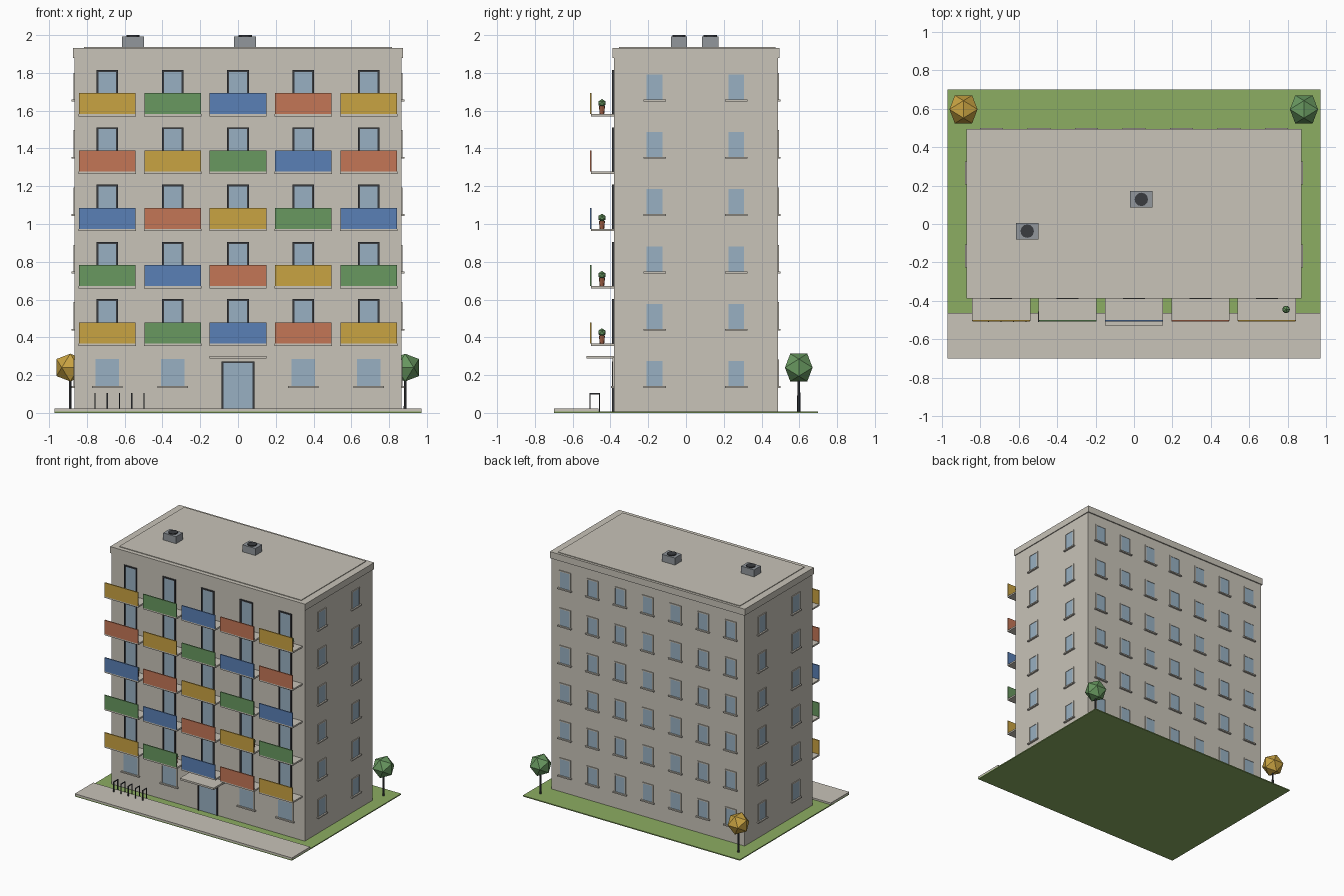
import bpy, bmesh, math
from mathutils import Matrix, Vector

if "Cube" in bpy.data.objects:
    bpy.data.objects.remove(bpy.data.objects["Cube"])

# ---- colours ----
def srgb(r, g, b):
    lin = lambda c: (c / 12.92 if c <= 0.04045 else ((c + 0.055) / 1.055) ** 2.4)
    return [lin(v / 255) for v in (r, g, b)] + [1]

MATS = {}
for name, c in {
    "beige": (200, 195, 184), "ochre": (201, 163, 66), "green": (104, 152, 96),
    "blue": (90, 128, 182), "terracotta": (196, 118, 86), "glass": (152, 176, 194),
    "dark": (58, 60, 64), "metal": (146, 151, 156), "lawn": (140, 173, 98),
}.items():
    MATS[name] = bpy.data.materials.new(name)
    MATS[name].diffuse_color = srgb(*c)


class Part:
    """Collects simple solids into one mesh object of one colour."""
    def __init__(self, name, mat):
        self.name, self.mat, self.bm = name, mat, bmesh.new()

    def box(self, x0, x1, y0, y1, z0, z1, m=Matrix()):
        t = Matrix.Translation(((x0 + x1) / 2, (y0 + y1) / 2, (z0 + z1) / 2))
        s = Matrix.Diagonal((x1 - x0, y1 - y0, z1 - z0, 1))
        bmesh.ops.create_cube(self.bm, size=1, matrix=m @ t @ s)
        return self

    def cyl(self, x, y, z0, z1, r0, r1=None, n=8):
        bmesh.ops.create_cone(self.bm, cap_ends=True, segments=n, radius1=r0,
                              radius2=r0 if r1 is None else r1, depth=z1 - z0,
                              matrix=Matrix.Translation((x, y, (z0 + z1) / 2)))
        return self

    def ico(self, x, y, z, r, rot=Matrix()):
        bmesh.ops.create_icosphere(self.bm, subdivisions=1, radius=r,
                                   matrix=Matrix.Translation((x, y, z)) @ rot)
        return self

    def done(self):
        bmesh.ops.recalc_face_normals(self.bm, faces=self.bm.faces)
        me = bpy.data.meshes.new(self.name)
        self.bm.to_mesh(me)
        self.bm.free()
        me.materials.append(MATS[self.mat])
        bpy.context.collection.objects.link(bpy.data.objects.new(self.name, me))


X, YF, YB, PITCH = 0.866, -0.382, 0.486, 0.3034
COLS = [(i - 2) * 0.346 for i in range(5)]

# ---- ground ----
Part("lawn", "lawn").box(-.972, .972, -.70, .70, 0, .008).done()
Part("pavement", "beige").box(-.972, .972, -.70, -.464, .008, .022).done()

# ---- building body and roof ----
Part("walls", "beige").box(-X, X, YF, YB, .008, 1.90).done()
Part("parapet", "beige").box(-.873, .873, -.389, .495, 1.878, 1.931).done()
Part("roof_deck", "beige").box(-.815, .815, -.355, .475, 1.931, 1.936).done()

# ---- rooftop units ----
units, fans = Part("roof_units", "metal"), Part("roof_fans", "dark")
for x, y in ((-.556, -.037), (.038, .128)):
    units.box(x - .058, x + .058, y - .043, y + .043, 1.93, 1.993)
    fans.cyl(x, y, 1.99, 2.0, .035, n=12)
units.done()
fans.done()

# ---- wall openings: local x along the wall, local -y outwards ----
def wall(cx, cy, deg):
    return Matrix.Translation((cx, cy, 0)) @ Matrix.Rotation(math.radians(deg), 4, "Z")

def rim(part, u, w, z0, z1, t, d, m, bottom=True):
    part.box(u - w - t, u - w, -d, .002, z0, z1 + t, m)
    part.box(u + w, u + w + t, -d, .002, z0, z1 + t, m)
    part.box(u - w, u + w, -d, .002, z1, z1 + t, m)
    if bottom:
        part.box(u - w, u + w, -d, .002, z0, z0 + t, m)

glass = Part("window_glass", "glass")
frames = Part("window_frames", "beige")
sills = Part("window_sills", "beige")

def window(u, z, w, h, sill, m):
    glass.box(u - w, u + w, -.003, .002, z, z + h, m)
    rim(frames, u, w, z, z + h, .009, .006, m, bottom=False)
    sills.box(u - sill, u + sill, -.015, .002, z - .010, z, m)

front, back = wall(0, YF, 0), wall(0, YB, 180)
right, left = wall(X, 0, 90), wall(-X, 0, -90)
for f in range(6):
    z = .142 + f * PITCH
    for i in range(7):
        window((i - 3) * .2475, z, .042, .132, .06, back)
    for y in (-.166, .266):
        window(y, z, .042, .132, .06, right)
        window(-y, z, .042, .132, .06, left)
for i in (0, 1, 3, 4):
    window(COLS[i], .142, .062, .142, .081, front)
for p in (glass, frames, sills):
    p.done()

# ---- entrance door and canopy, balcony doors ----
door_glass, door_frames = Part("door_glass", "glass"), Part("door_frames", "dark")

def door(u, z0, z1, w):
    door_glass.box(u - w, u + w, -.003, .002, z0, z1, front)
    rim(door_frames, u, w, z0, z1, .010, .009, front, bottom=False)

door(0, .008, .263, .078)
Part("entrance_canopy", "beige").box(-.152, .152, -.528, YF, .287, .302).done()

# ---- balconies with panels in a stepping colour pattern ----
slabs = Part("balcony_slabs", "beige")
names = ["ochre", "green", "blue", "terracotta"]
panels = [Part("balcony_panels_" + n, n) for n in names]
for f in range(5):
    z = .355 + f * PITCH
    for i, x in enumerate(COLS):
        slabs.box(x - .152, x + .152, -.504, YF, z, z + .013)
        panels[(i + f) % 4].box(x - .150, x + .150, -.508, -.499, z + .013, z + .124)
        door(x, z + .013, z + .237, .047)
for p in panels + [slabs, door_glass, door_frames]:
    p.done()

# ---- potted plants ----
pots, leaves = Part("plant_pots", "terracotta"), Part("plant_leaves", "green")
for f, i in ((0, 1), (1, 3), (2, 0), (4, 4)):
    x, z = COLS[i] + .1, .368 + f * PITCH
    pots.cyl(x, -.445, z, z + .042, .012, .016)
    leaves.ico(x, -.445, z + .058, .022)
pots.done()
leaves.done()

# ---- bike stands: square hoops ----
stands = Part("bike_stands", "dark")
for i in range(5):
    x, r = -.757 + i * .0648, .003
    for y in (-.508, -.458):
        stands.box(x - r, x + r, y - r, y + r, .008, .104)
    stands.box(x - r, x + r, -.511, -.455, .098, .104)
stands.done()

# ---- trees ----
trunks = Part("tree_trunks", "dark")
for side, x, mat in (("left", -.888, "ochre"), ("right", .885, "green")):
    trunks.cyl(x, .597, .008, .18, .009, .007, 6)
    tilt = Matrix.Rotation(math.radians(31.7), 4, "X") @ Matrix.Rotation(math.radians(90), 4, "Z")
    Part("tree_crown_" + side, mat).ico(x, .597, .24, .086, tilt).done()
trunks.done()

for m in bpy.data.materials:
    if m.users and not m.is_grease_pencil:
        m.use_nodes = True
        m.node_tree.nodes["Principled BSDF"].inputs["Base Color"].default_value = m.diffuse_color
